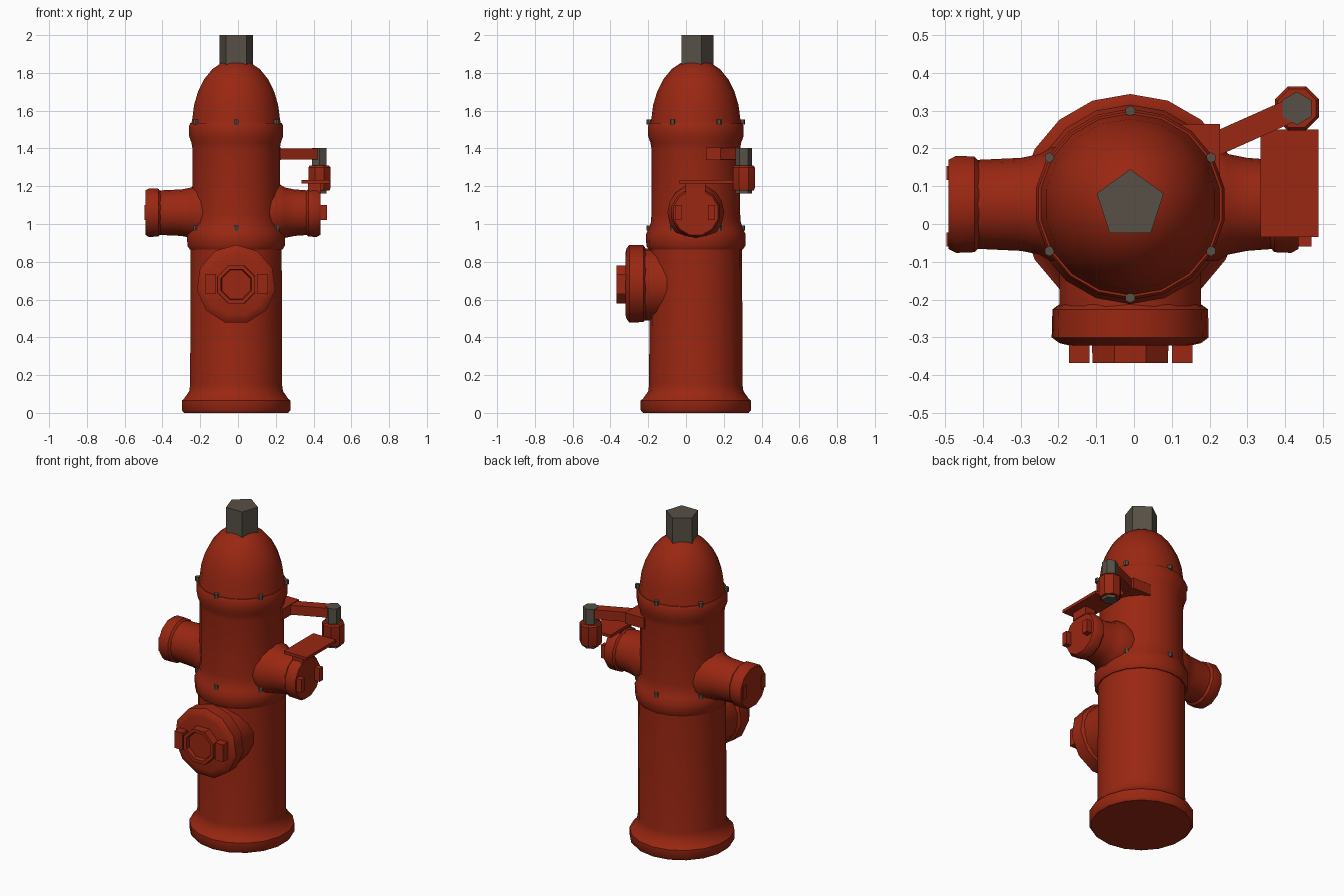
import bpy, bmesh, math
from mathutils import Matrix, Vector

cube = bpy.data.objects.get("Cube")
if cube:
    bpy.data.objects.remove(cube, do_unlink=True)


def material(name, rgb):
    m = bpy.data.materials.new(name)
    m.use_nodes = True
    m.diffuse_color = (*rgb, 1)
    bsdf = m.node_tree.nodes["Principled BSDF"]
    bsdf.inputs["Base Color"].default_value = (*rgb, 1)
    bsdf.inputs["Roughness"].default_value = 0.7
    return m


RED = material("hydrant red", (0.32, 0.02, 0.006))
GREY = material("iron grey", (0.095, 0.08, 0.061))
CX, CY = -0.01, 0.052          # axis of the barrel
DIRS = {"up": (0, 0, 1), "front": (0, -1, 0), "left": (1, 0, 0), "right": (-1, 0, 0)}


def finish(name, bm, mat, smooth=None):
    bmesh.ops.recalc_face_normals(bm, faces=bm.faces)
    me = bpy.data.meshes.new(name)
    bm.to_mesh(me)
    bm.free()
    me.materials.append(mat)
    ob = bpy.data.objects.new(name, me)
    bpy.context.collection.objects.link(ob)
    if smooth:
        bpy.ops.object.select_all(action='DESELECT')
        ob.select_set(True)
        bpy.context.view_layer.objects.active = ob
        bpy.ops.object.shade_smooth_by_angle(angle=math.radians(smooth))
    return ob


def lathe(name, profile, sides, origin, direction="up", mat=RED, smooth=40, turn=0.0):
    """Closed solid of revolution; profile is (radius, distance along the axis)."""
    bm = bmesh.new()
    d = Vector(DIRS[direction])
    u = Vector((0, 1, 0)) if direction == "up" else Vector((0, 0, 1))
    v = d.cross(u)
    rings = []
    for r, h in profile:
        ring = []
        for i in range(sides):
            a = math.radians(turn) + math.tau * i / sides
            ring.append(bm.verts.new(Vector(origin) + d * h + (u * math.cos(a) + v * math.sin(a)) * r))
        rings.append(ring)
    for a, b in zip(rings, rings[1:]):
        for i in range(sides):
            j = (i + 1) % sides
            bm.faces.new((a[i], a[j], b[j], b[i]))
    bm.faces.new(rings[0])
    bm.faces.new(rings[-1])
    return finish(name, bm, mat, smooth)


def box(name, low, high, mat=RED):
    bm = bmesh.new()
    low, high = Vector(low), Vector(high)
    bmesh.ops.create_cube(bm, size=1, matrix=Matrix.Translation((low + high) / 2)
                          @ Matrix.Diagonal((*(high - low), 1)))
    return finish(name, bm, mat)


def prism(name, outline, z0, z1, mat=RED):
    bm = bmesh.new()
    face = bm.faces.new([bm.verts.new((x, y, z0)) for x, y in outline])
    top = bmesh.ops.extrude_face_region(bm, geom=[face])["geom"]
    bmesh.ops.translate(bm, vec=(0, 0, z1 - z0),
                        verts=[g for g in top if isinstance(g, bmesh.types.BMVert)])
    return finish(name, bm, mat)


# Barrel, collar and bonnet
axis = (CX, CY, 0)
lathe("lower_barrel", [(0.28, 0), (0.292, 0.015), (0.292, 0.065), (0.28, 0.075),
                       (0.252, 0.115), (0.247, 0.15), (0.245, 0.88)], 18, axis)
lathe("upper_barrel", [(0.25, 0.866), (0.262, 0.885), (0.264, 0.945), (0.25, 0.975),
                       (0.238, 1.01), (0.235, 1.05), (0.235, 1.4), (0.24, 1.43),
                       (0.253, 1.465), (0.253, 1.52), (0.246, 1.535)], 18, axis)
lathe("bonnet", [(0.243, 1.52), (0.235, 1.56), (0.226, 1.63), (0.205, 1.7),
                 (0.173, 1.765), (0.128, 1.82), (0.08, 1.852), (0.03, 1.868)], 18, axis)
lathe("operating_nut", [(0.093, 1.84), (0.093, 2.0)], 5, axis, mat=GREY, smooth=None)

# Flange bolts
for label, z, radius in (("upper", 1.541, 0.247), ("lower", 0.98, 0.247)):
    for i in range(6):
        a = math.radians(30 + 60 * i)
        lathe(f"{label}_flange_bolt_{i + 1}", [(0.014, z - 0.014), (0.014, z + 0.012)], 6,
              (CX + radius * math.cos(a), CY + radius * math.sin(a), 0), mat=GREY, smooth=None)

# Side outlets
for side, s in (("left", 1), ("right", -1)):
    reach = 0.36 if side == "left" else 0.41
    end = reach + (0.076 if side == "left" else 0.081)
    centre = (0, CY, 1.06)
    lathe(f"{side}_outlet", [(0.15, 0.15), (0.15, 0.22), (0.133, 0.25), (0.123, 0.3),
                             (0.117, reach + 0.02)], 16, centre, side)
    lathe(f"{side}_outlet_cap", [(0.118, reach), (0.131, reach + 0.012), (0.133, end - 0.02),
                                 (0.122, end)], 12, centre, side, smooth=35, turn=15)
    tip = 0.47 if side == "left" else 0.496
    for label, y in (("front", CY - 0.093), ("rear", CY + 0.083)):
        xs = sorted((s * (end - 0.02), s * tip))
        box(f"{side}_cap_{label}_lug", (xs[0], y - 0.018, 1.02), (xs[1], y + 0.018, 1.1))

# Front pumper outlet with its hub and lugs
pumper = (CX, 0, 0.68)
lathe("front_outlet", [(0.19, 0.0), (0.19, 0.24)], 18, pumper, "front")
lathe("front_outlet_cap", [(0.19, 0.213), (0.208, 0.226), (0.21, 0.3), (0.19, 0.315),
                           (0.165, 0.321)], 11, pumper, "front", smooth=35)
lathe("front_cap_hub", [(0.11, 0.3), (0.108, 0.368), (0.087, 0.368), (0.082, 0.345)],
      8, pumper, "front", smooth=None, turn=22.5)
for label, x in (("right", CX - 0.135), ("left", CX + 0.138)):
    box(f"front_cap_{label}_lug", (x - 0.027, -0.368, 0.63), (x + 0.027, -0.3, 0.735))

# Shelf plate over the left outlet
box("shelf_plate", (0.335, -0.035, 1.214), (0.488, 0.25, 1.232))
box("shelf_support", (0.37, -0.002, 1.165), (0.44, 0.104, 1.216))

# Bracket arm with its hanging cap
box("arm_mount", (0.1, 0.105, 1.338), (0.227, 0.265, 1.404))
start, stop = Vector((0.19, 0.2)), Vector((0.45, 0.316))
across = (stop - start).orthogonal().normalized() * 0.031
prism("arm_bar", [start + across, stop + across, stop - across, start - across], 1.342, 1.4)
hook = (0.431, 0.306, 0)
lathe("arm_pin", [(0.044, 1.162), (0.044, 1.403)], 6, hook, mat=GREY, smooth=None)
lathe("arm_cap", [(0.058, 1.178), (0.063, 1.19), (0.063, 1.3), (0.055, 1.31)], 8, hook,
      smooth=35, turn=22.5)
